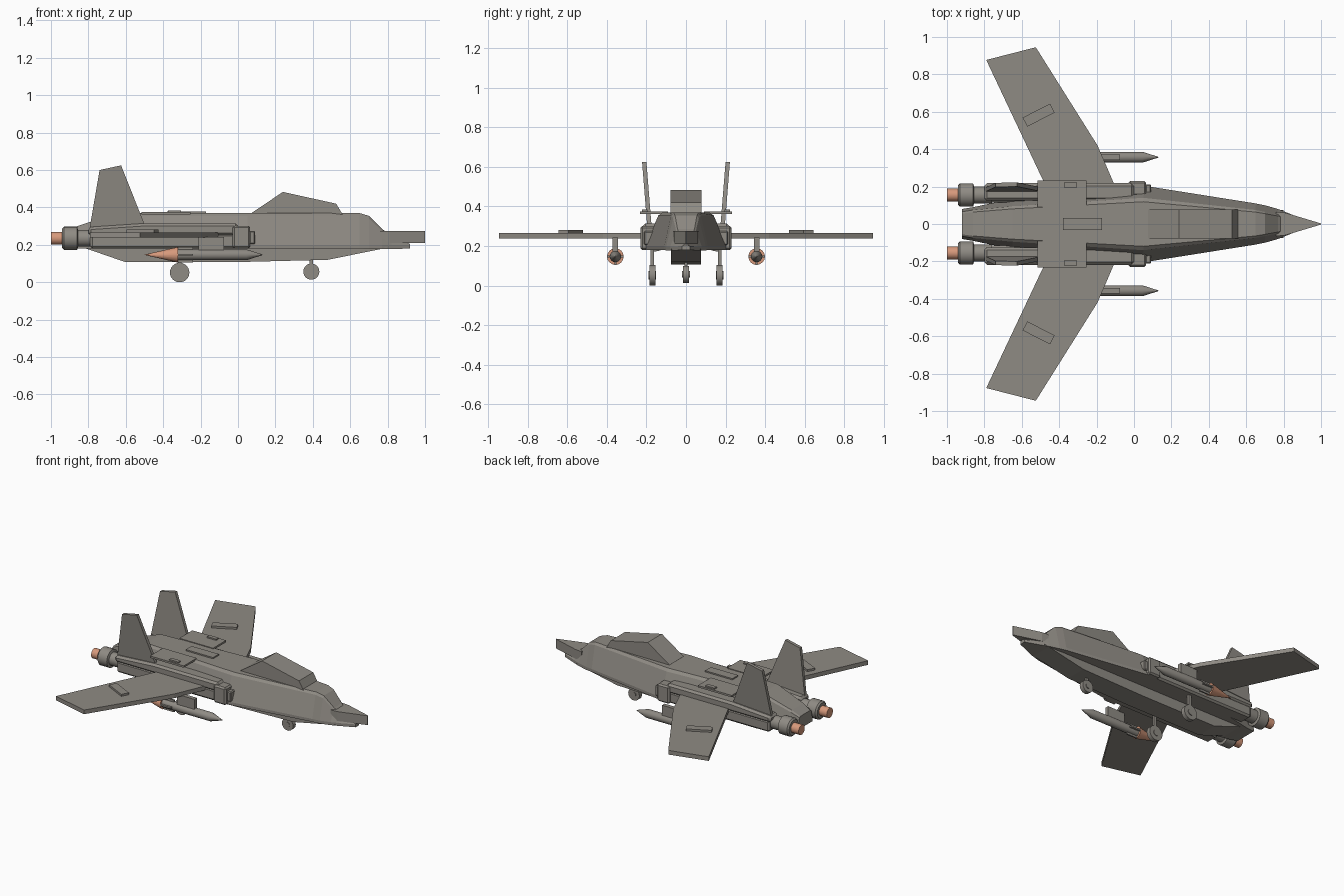
import bpy, bmesh, math
from mathutils import Vector, Matrix

if "Cube" in bpy.data.objects:
    bpy.data.objects.remove(bpy.data.objects["Cube"])


def material(name, rgb):
    m = bpy.data.materials.new(name)
    m.diffuse_color = (*rgb, 1)
    m.use_nodes = True
    m.node_tree.nodes["Principled BSDF"].inputs["Base Color"].default_value = m.diffuse_color
    return m


GREY = material("warm grey", (0.275, 0.258, 0.23))
COPPER = material("copper", (0.68, 0.32, 0.2))


def finish(name, bm, mat, bevel=0.0, smooth=False):
    bmesh.ops.recalc_face_normals(bm, faces=bm.faces[:])
    me = bpy.data.meshes.new(name)
    bm.to_mesh(me)
    bm.free()
    ob = bpy.data.objects.new(name, me)
    bpy.context.collection.objects.link(ob)
    me.materials.append(mat)
    if bevel:
        mod = ob.modifiers.new("edge bevel", "BEVEL")
        mod.width = bevel
        mod.segments = 1
    if smooth:
        bpy.ops.object.select_all(action="DESELECT")
        ob.select_set(True)
        bpy.context.view_layer.objects.active = ob
        bpy.ops.object.shade_smooth_by_angle(angle=math.radians(30))
    return ob


def loft(name, loops, mat=GREY, bevel=0.0):
    """Skin a row of equal-sized point loops and cap both ends."""
    bm = bmesh.new()
    rows = [[bm.verts.new(p) for p in loop] for loop in loops]
    n = len(rows[0])
    for a, b in zip(rows, rows[1:]):
        for i in range(n):
            j = (i + 1) % n
            bm.faces.new((a[i], a[j], b[j], b[i]))
    bm.faces.new(rows[0])
    bm.faces.new(rows[-1])
    return finish(name, bm, mat, bevel)


def slab(name, plan, z0, z1, bevel=0.0):
    """Upright prism from a plan outline."""
    return loft(name, [[(x, y, z) for x, y in plan] for z in (z0, z1)], GREY, bevel)


def side_slab(name, profile, y0, y1, bevel=0.0):
    """Prism from a side profile."""
    return loft(name, [[(x, y, z) for x, z in profile] for y in (y0, y1)], GREY, bevel)


def box(name, x, y, z, bevel=0.0, angle=0.0):
    bm = bmesh.new()
    c = Vector(((x[0] + x[1]) / 2, (y[0] + y[1]) / 2, (z[0] + z[1]) / 2))
    size = (x[1] - x[0], abs(y[1] - y[0]), z[1] - z[0], 1)
    mat = Matrix.Translation(c) @ Matrix.Rotation(angle, 4, "Z") @ Matrix.Diagonal(size)
    bmesh.ops.create_cube(bm, size=1, matrix=mat)
    return finish(name, bm, GREY, bevel)


def turned(name, profile, y, z, mat=GREY, n=24):
    """Round part along x from (x, radius) steps."""
    ob = loft(name, [[(x, y + r * math.cos(2 * math.pi * i / n), z + r * math.sin(2 * math.pi * i / n))
                      for i in range(n)] for x, r in profile], mat)
    bpy.ops.object.select_all(action="DESELECT")
    ob.select_set(True)
    bpy.context.view_layer.objects.active = ob
    bpy.ops.object.shade_smooth_by_angle(angle=math.radians(30))
    return ob


def wheel(name, x, y, z, r, width):
    bm = bmesh.new()
    for rad, w in ((r, width), (r * 0.4, width * 1.3)):
        bmesh.ops.create_cone(bm, cap_ends=True, segments=24, radius1=rad, radius2=rad, depth=w,
                              matrix=Matrix.Translation((x, y, z)) @ Matrix.Rotation(math.pi / 2, 4, "X"))
    return finish(name, bm, GREY, smooth=True)


# Fuselage: x, lower half width, bottom z, upper half width, top z
sections = [(-0.92, 0.08, 0.185, 0.065, 0.27), (-0.86, 0.09, 0.18, 0.075, 0.30),
            (-0.65, 0.135, 0.18, 0.095, 0.37), (0.05, 0.205, 0.18, 0.14, 0.37),
            (0.65, 0.11, 0.18, 0.075, 0.37), (0.70, 0.1, 0.178, 0.065, 0.355),
            (0.77, 0.08, 0.178, 0.05, 0.285), (0.82, 0.06, 0.178, 0.035, 0.25),
            (0.92, 0.02, 0.18, 0.01, 0.205)]
loops = []
for x, wb, zb, wt, zt in sections:
    zm, c = zb + 0.02, wt * 0.85
    zc = zt - (zt - zb) * 0.08
    loops.append([(x, -wb, zb), (x, wb, zb), (x, wb, zm), (x, wt, zc), (x, c, zt),
                  (x, -c, zt), (x, -wt, zc), (x, -wb, zm)])
loft("fuselage", loops)

# Belly keel
side_slab("belly_keel", [(-0.84, 0.19), (-0.6, 0.107), (0.0, 0.108), (0.48, 0.12), (0.8, 0.185)], -0.075, 0.075)

# Wedge nose
slab("nose_wedge", [(0.76, -0.065), (0.81, -0.06), (1.0, -0.003), (1.0, 0.003), (0.81, 0.06), (0.76, 0.065)],
     0.21, 0.275)

# Canopy and spine hatch
side_slab("canopy", [(0.07, 0.36), (0.075, 0.372), (0.24, 0.483), (0.525, 0.42), (0.57, 0.345)], -0.078, 0.078)
box("spine_hatch", (-0.38, -0.17), (-0.032, 0.032), (0.365, 0.379))

# Mirrored parts
for s, side in ((1, "left"), (-1, "right")):
    # Engine nacelle, upper and lower shells
    side_slab(side + "_nacelle_lower", [(-0.79, 0.18), (0.0, 0.18), (0.0, 0.26), (-0.79, 0.26)],
              s * 0.115, s * 0.213, 0.012)
    side_slab(side + "_nacelle_upper", [(-0.8, 0.25), (0.0, 0.25), (0.0, 0.315), (-0.5, 0.315), (-0.8, 0.295)],
              s * 0.125, s * 0.218, 0.014)
    # Air intake
    box(side + "_intake", (-0.03, 0.065), (s * 0.15, s * 0.23), (0.18, 0.302), 0.01)
    box(side + "_intake_lip", (0.06, 0.092), (s * 0.15, s * 0.212), (0.205, 0.275), 0.006)
    # Engine and exhaust
    turned(side + "_engine", [(-0.94, 0.052), (-0.93, 0.062), (-0.86, 0.062), (-0.855, 0.045), (-0.76, 0.045)],
           s * 0.155, 0.235)
    turned(side + "_exhaust", [(-1.0, 0.034), (-0.935, 0.034)], s * 0.155, 0.235, COPPER)
    # Swept wing and its raised panel
    slab(side + "_wing", [(x, s * y) for x, y in ((-0.45, 0.13), (-0.48, 0.22), (-0.79, 0.877),
         (-0.525, 0.945), (-0.195, 0.42), (-0.07, 0.13))], 0.238, 0.267)
    box(side + "_wing_panel", (-0.592, -0.428), (s * 0.555, s * 0.609), (0.26, 0.281), 0, s * math.radians(27))
    # Tail fin, leaning outwards
    fin = [(-0.8, 0.25), (-0.74, 0.6), (-0.625, 0.625), (-0.5, 0.31), (-0.5, 0.25)]
    loft(side + "_tail_fin", [[(x, s * (0.17 + (z - 0.25) * 0.08 + w), z) for x, z in fin] for w in (0, 0.022)])
    # Shoulder plate and latch
    box(side + "_shoulder_plate", (-0.515, -0.255), (s * 0.09, s * 0.233), (0.362, 0.375))
    box(side + "_shoulder_latch", (-0.375, -0.305), (s * 0.195, s * 0.222), (0.37, 0.384))
    # Missile under the wing
    y, z = s * 0.357, 0.147
    turned(side + "_missile_body", [(-0.33, 0.029), (0.045, 0.029), (0.13, 0.002)], y, z, n=16)
    turned(side + "_missile_flame", [(-0.5, 0.001), (-0.32, 0.042)], y, z, COPPER, n=16)
    box(side + "_missile_fin_flat", (-0.32, -0.24), (y - 0.042, y + 0.042), (z - 0.005, z + 0.005))
    box(side + "_missile_fin_upright", (-0.32, -0.24), (y - 0.005, y + 0.005), (z - 0.042, z + 0.042))
    box(side + "_pylon", (-0.21, -0.075), (y - 0.014, y + 0.014), (0.168, 0.242))
    # Main landing gear
    wheel(side + "_main_wheel", -0.312, s * 0.17, 0.052, 0.052, 0.03)
    box(side + "_main_strut", (-0.322, -0.302), (s * 0.17 - 0.009, s * 0.17 + 0.009), (0.06, 0.19))

# Nose landing gear
wheel("nose_wheel", 0.392, 0, 0.057, 0.043, 0.03)
box("nose_strut", (0.383, 0.401), (-0.008, 0.008), (0.06, 0.14))
